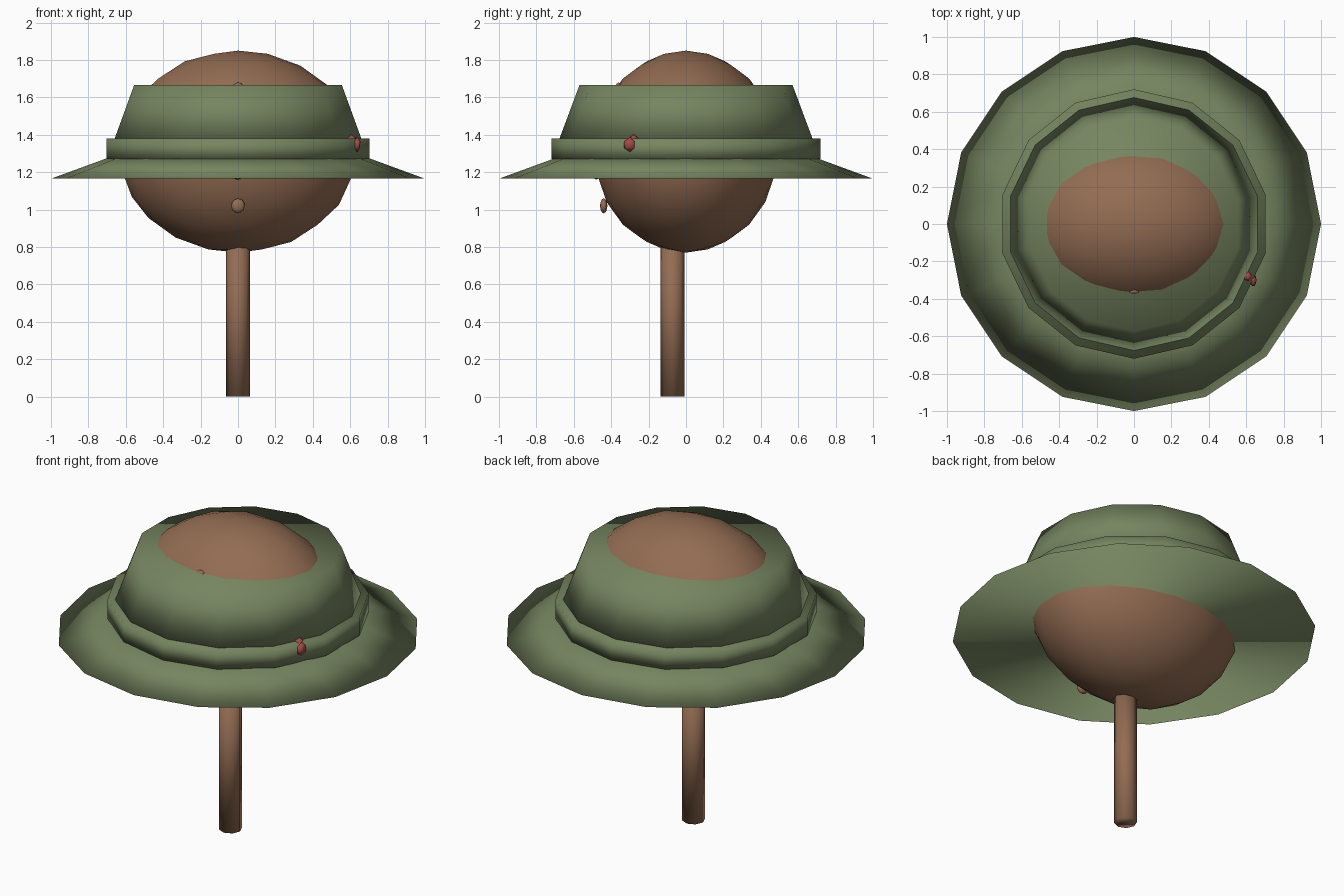
import bpy

cube = bpy.data.objects.get("Cube")
if cube:
    bpy.data.objects.remove(cube, do_unlink=True)


def material(name, rgb):
    m = bpy.data.materials.new(name)
    m.use_nodes = True
    m.diffuse_color = (*rgb, 1)
    m.node_tree.nodes["Principled BSDF"].inputs["Base Color"].default_value = (*rgb, 1)
    return m


brown = material("warm_brown", (0.29, 0.15, 0.085))
green = material("olive_green", (0.18, 0.235, 0.117))
red = material("berry_red", (0.38, 0.07, 0.06))


def finish(name, mat):
    """Name, colour and smooth the object just added."""
    ob = bpy.context.object
    ob.name = ob.data.name = name
    ob.data.materials.append(mat)
    bpy.ops.object.transform_apply(location=False, rotation=True, scale=True)
    bpy.ops.object.shade_smooth()
    return ob


def frustum(name, mat, sides, r_low, r_high, z_low, z_high, y=0):
    bpy.ops.mesh.primitive_cone_add(
        vertices=sides, radius1=r_low, radius2=r_high, depth=z_high - z_low,
        location=(0, y, (z_low + z_high) / 2))
    return finish(name, mat)


def ball(name, mat, detail, centre, radii, turn=0):
    bpy.ops.mesh.primitive_ico_sphere_add(
        subdivisions=detail, radius=1, location=centre, rotation=(0, 0, turn))
    bpy.context.object.scale = radii
    return finish(name, mat)


# Head on its post
ball("head", brown, 3, (0, 0, 1.31), (0.635, 0.49, 0.54))
frustum("post", brown, 8, 0.063, 0.063, 0, 0.85, y=-0.072)

# Small knobs up the front of the head
for i, (y, z) in enumerate([(-0.44, 1.02), (-0.48, 1.2), (-0.36, 1.64)]):
    ball(f"front_knob_{i + 1}", brown, 2, (0, y, z), (0.037, 0.02, 0.04))

# Hat: wide brim, band and tapered crown
frustum("hat_brim", green, 16, 1.0, 0.7, 1.165, 1.275)
frustum("hat_band", green, 14, 0.72, 0.72, 1.27, 1.38)
frustum("hat_crown", green, 14, 0.68, 0.57, 1.37, 1.665)

# Red ornament on the left of the band
ball("ornament_front", red, 1, (0.637, -0.3, 1.348), (0.02, 0.038, 0.04))
ball("ornament_back", red, 1, (0.607, -0.28, 1.37), (0.026, 0.028, 0.032))
